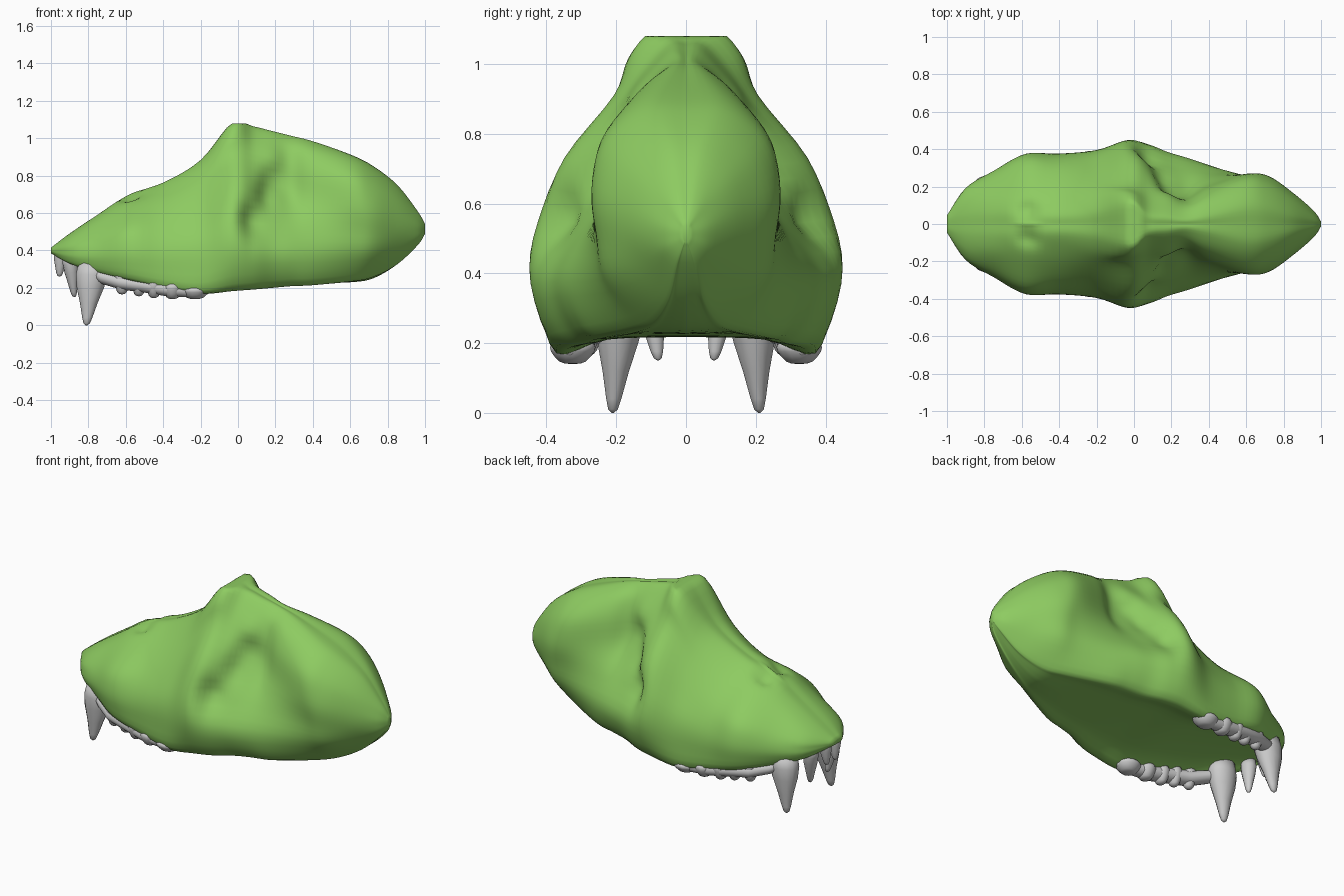
import bpy, bmesh, math
from mathutils import Vector

if "Cube" in bpy.data.objects:
    bpy.data.objects.remove(bpy.data.objects["Cube"])

green = bpy.data.materials.new("green")
green.diffuse_color = (0.27, 0.6, 0.12, 1)
green.use_nodes = True
green.node_tree.nodes["Principled BSDF"].inputs["Base Color"].default_value = green.diffuse_color

# Skull outline along x: (x, lower edge z, crest z)
OUTLINE = [
    (-1.0, .385, .415), (-.9, .33, .49), (-.75, .28, .59), (-.58, .24, .70), (-.4, .20, .76),
    (-.2, .17, .88), (-.03, .19, 1.08), (.08, .20, 1.06), (.18, .21, 1.035), (.28, .22, 1.01),
    (.4, .225, .98), (.6, .23, .91), (.72, .25, .85), (.85, .325, .75), (.96, .43, .61), (1.0, .49, .54)]
# Half widths of each section at these fractions of its height
LEVELS = (0, .2, .4, .6, .8, .93, 1)
WIDTHS = [
    (.02, .04, .045, .045, .04, .03, .02), (.16, .19, .19, .18, .145, .10, .05),
    (.24, .28, .28, .25, .19, .13, .06), (.33, .37, .37, .33, .22, .13, .06),
    (.35, .375, .365, .31, .21, .12, .05), (.37, .395, .38, .31, .22, .15, .07),
    (.37, .445, .43, .35, .21, .165, .105), (.35, .425, .37, .32, .19, .11, .05),
    (.31, .385, .31, .24, .18, .10, .04), (.29, .355, .28, .17, .13, .09, .03),
    (.26, .315, .27, .215, .185, .13, .05), (.17, .25, .26, .268, .245, .175, .09),
    (.11, .215, .245, .255, .22, .155, .08), (.06, .125, .16, .165, .14, .095, .045),
    (.03, .06, .07, .07, .055, .04, .02), (.005, .01, .012, .012, .01, .008, .003)]


def spline(pts, steps):
    """Smooth curve through the points."""
    out = []
    n = len(pts)
    for i in range(n - 1):
        a, b, c, d = pts[max(i - 1, 0)], pts[i], pts[i + 1], pts[min(i + 2, n - 1)]
        for s in range(steps):
            t = s / steps
            out.append(b + .5 * t * ((c - a) + t * ((2 * a - 5 * b + 4 * c - d) + t * (3 * (b - c) + d - a))))
    out.append(pts[-1].copy())
    return out


def dent(p, centre, radius, push):
    d = (p - Vector(centre)).length / radius
    return Vector(push) * math.exp(-d * d)


# Half sections, from palate centre round to the crest
sections = []
for (x, zb, zt), ws in zip(OUTLINE, WIDTHS):
    hollow = .055 * min(1, max(0, (.25 - x) / .5)) * min(1, (x + 1) / .15)
    keel = .025 * max(0, 1 - abs(x - .68) / .25)  # underside bulges down at the back
    sec = [Vector((x, 0, zb + hollow)), Vector((x, ws[0] * .6, zb + hollow * .85 + keel * .3))]
    sec += [Vector((x, w, zb + f * (zt - zb) + keel * (1 - f))) for f, w in zip(LEVELS, ws)]
    sec.append(Vector((x, 0, zt)))
    sections.append(sec)
rows = [spline(r, 5) for r in zip(*sections)]
rings = [spline(list(c), 4) for c in zip(*rows)]

# Skull: loft with eye grooves and nasal pits pressed in
bm = bmesh.new()
loops = []
for ring in rings:
    half = []
    for p in ring:
        q = p.copy()
        if p.y > 1e-5:
            for c in ((.18, .19, .78), (.14, .27, .68), (.07, .36, .56)):
                q += dent(p, c, .08, (-.01, -.05, 0))
            q += dent(p, (-.56, .065, .68), .05, (0, 0, -.05))
        q.y = max(q.y, 0)
        q.z = min(q.z, 1.08)
        half.append(q)
    full = half + [Vector((q.x, -q.y, q.z)) for q in reversed(half[1:-1])]
    loops.append([bm.verts.new(q) for q in full])
for a, b in zip(loops, loops[1:]):
    for i in range(len(a)):
        j = (i + 1) % len(a)
        bm.faces.new((a[i], a[j], b[j], b[i]))
bm.faces.new(loops[0])
bm.faces.new(loops[-1])
bmesh.ops.recalc_face_normals(bm, faces=bm.faces)
me = bpy.data.meshes.new("skull")
bm.to_mesh(me)
bm.free()
skull = bpy.data.objects.new("skull", me)
bpy.context.collection.objects.link(skull)
me.materials.append(green)
me.shade_smooth()


def tube(name, path):
    """Closed smooth tube on both sides; path holds (centre, radius vector, radius vector) rings."""
    bm = bmesh.new()
    for side in (1, -1):
        prev = None
        for c, u, v in path:
            ring = []
            for k in range(14):
                a = k * math.tau / 14
                p = c + u * math.cos(a) + v * math.sin(a)
                ring.append(bm.verts.new((p.x, side * p.y, p.z)))
            if prev:
                for k in range(14):
                    m = (k + 1) % 14
                    bm.faces.new((prev[k], prev[m], ring[m], ring[k]))
            else:
                bm.faces.new(ring)
            prev = ring
        bm.faces.new(prev)
    bmesh.ops.recalc_face_normals(bm, faces=bm.faces)
    me = bpy.data.meshes.new(name)
    bm.to_mesh(me)
    bm.free()
    me.shade_smooth()
    bpy.context.collection.objects.link(bpy.data.objects.new(name, me))


def tooth(name, base, tip, rx, ry, blunt):
    """Tapered rounded tooth."""
    base, tip = Vector(base), Vector(tip)
    shape = ((0, .9), (.2, 1), (.4, .85 + .15 * blunt), (.65, .5 + .45 * blunt),
             (.88, .26 + .5 * blunt), (.97, .17 + .28 * blunt), (1, .05))
    tube(name, [(base.lerp(tip, t), Vector((rx * s, 0, 0)), Vector((0, ry * s, 0))) for t, s in shape])


# Front teeth and fangs
tooth("inner_incisors", (-.945, .045, .41), (-.955, .04, .26), .038, .035, .4)
tooth("outer_incisors", (-.9, .11, .37), (-.875, .08, .15), .042, .045, .3)
tooth("fangs", (-.775, .185, .34), (-.81, .21, 0), .085, .07, .12)

# Cheek teeth, growing wider towards the back
for i, (x, y, z, rx) in enumerate(((-.62, .28, .165, .045), (-.53, .295, .155, .042), (-.45, .31, .145, .044),
                                   (-.35, .32, .14, .055), (-.23, .325, .14, .075))):
    tooth("cheek_teeth_%d" % (i + 1), (x, y, .28 - .02 * i), (x, y, z), rx, .043 + .006 * i, .65)

# Gum ridge joining the fang to the last cheek tooth
gum = [(-.80, .19, .29, .03), (-.72, .23, .255, .04), (-.62, .28, .23, .045), (-.5, .305, .215, .045),
       (-.38, .322, .195, .045), (-.26, .33, .185, .04), (-.16, .335, .18, .015)]
tube("gum_ridge", [(Vector((x, y, z)), Vector((-.4 * r, r, 0)), Vector((0, 0, r * .9))) for x, y, z, r in gum])
